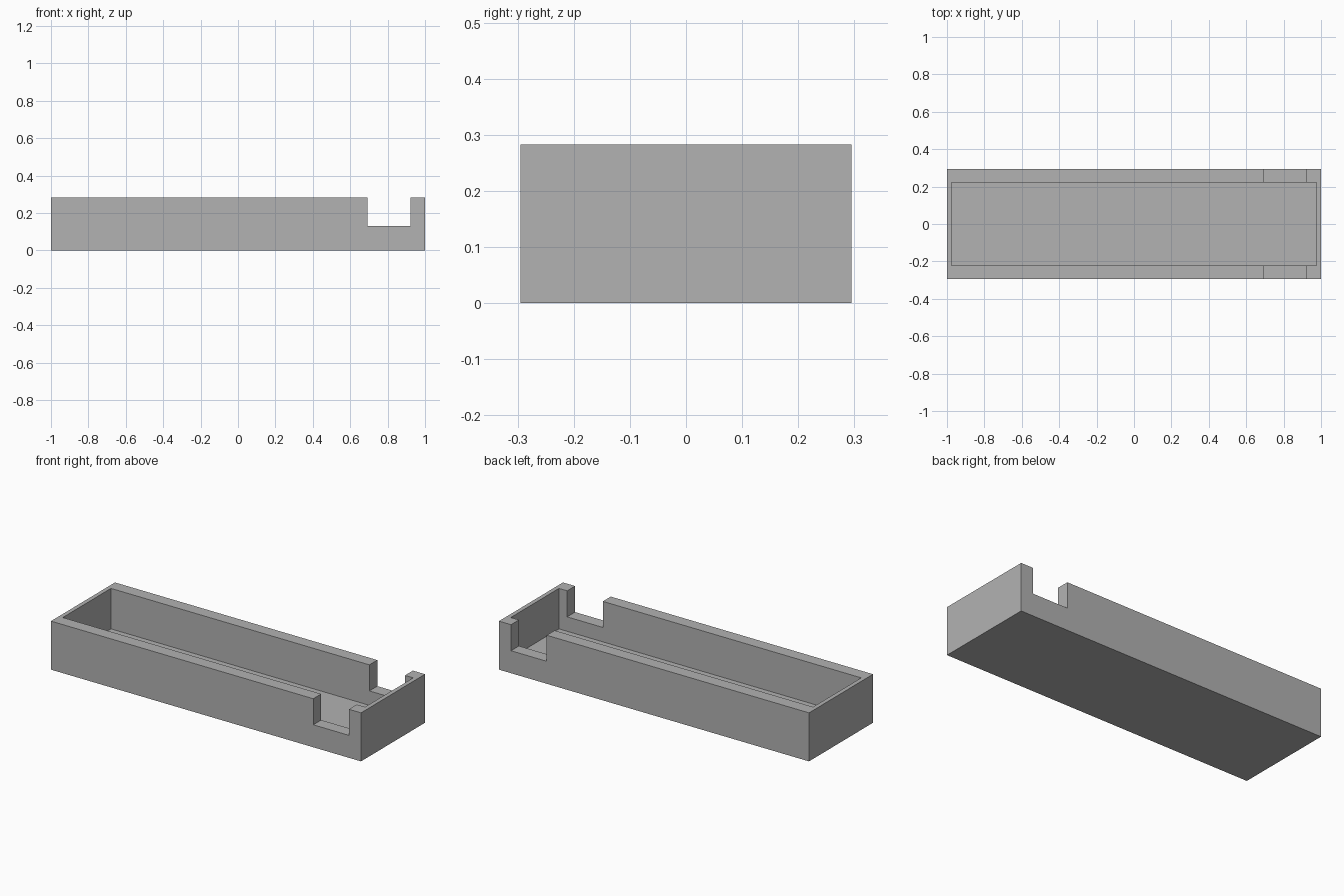
import bpy
from mathutils import Matrix, Vector
import bmesh

cube = bpy.data.objects.get("Cube")
if cube:
    bpy.data.objects.remove(cube, do_unlink=True)

# Overall sizes
LENGTH, WIDTH, HEIGHT = 2.0, 0.59, 0.283
END_WALL, SIDE_WALL, FLOOR = 0.025, 0.073, 0.047
NOTCH_START, NOTCH_END, NOTCH_SILL = 0.692, 0.922, 0.131
OVERSHOOT = 0.2

grey = bpy.data.materials.new("plain_grey")
grey.use_nodes = True
colour = (0.447, 0.447, 0.447, 1)
grey.diffuse_color = colour
grey.node_tree.nodes["Principled BSDF"].inputs["Base Color"].default_value = colour


def box(name, low, high):
    """Axis-aligned box between two corners."""
    low, high = Vector(low), Vector(high)
    bm = bmesh.new()
    matrix = Matrix.Translation((low + high) / 2) @ Matrix.Diagonal((*(high - low), 1))
    bmesh.ops.create_cube(bm, size=1, matrix=matrix)
    mesh = bpy.data.meshes.new(name)
    bm.to_mesh(mesh)
    bm.free()
    mesh.materials.append(grey)
    obj = bpy.data.objects.new(name, mesh)
    bpy.context.collection.objects.link(obj)
    return obj


def cut(target, cutter):
    """Subtract the cutter, then discard it."""
    cutter.hide_render = True
    mod = target.modifiers.new("cut", 'BOOLEAN')
    mod.operation = 'DIFFERENCE'
    mod.solver = 'EXACT'
    mod.object = cutter
    bpy.context.view_layer.objects.active = target
    bpy.ops.object.modifier_apply(modifier=mod.name)
    bpy.data.objects.remove(cutter, do_unlink=True)


# Solid tray block
x, y = LENGTH / 2, WIDTH / 2
tray = box("tray", (-x, -y, 0), (x, y, HEIGHT))

# Long open cavity
ix, iy = x - END_WALL, y - SIDE_WALL
cut(tray, box("cavity_cutter", (-ix, -iy, FLOOR), (ix, iy, HEIGHT + OVERSHOOT)))

# Notch through both side walls
cut(tray, box("notch_cutter", (NOTCH_START, -y - OVERSHOOT, NOTCH_SILL),
              (NOTCH_END, y + OVERSHOOT, HEIGHT + OVERSHOOT)))
